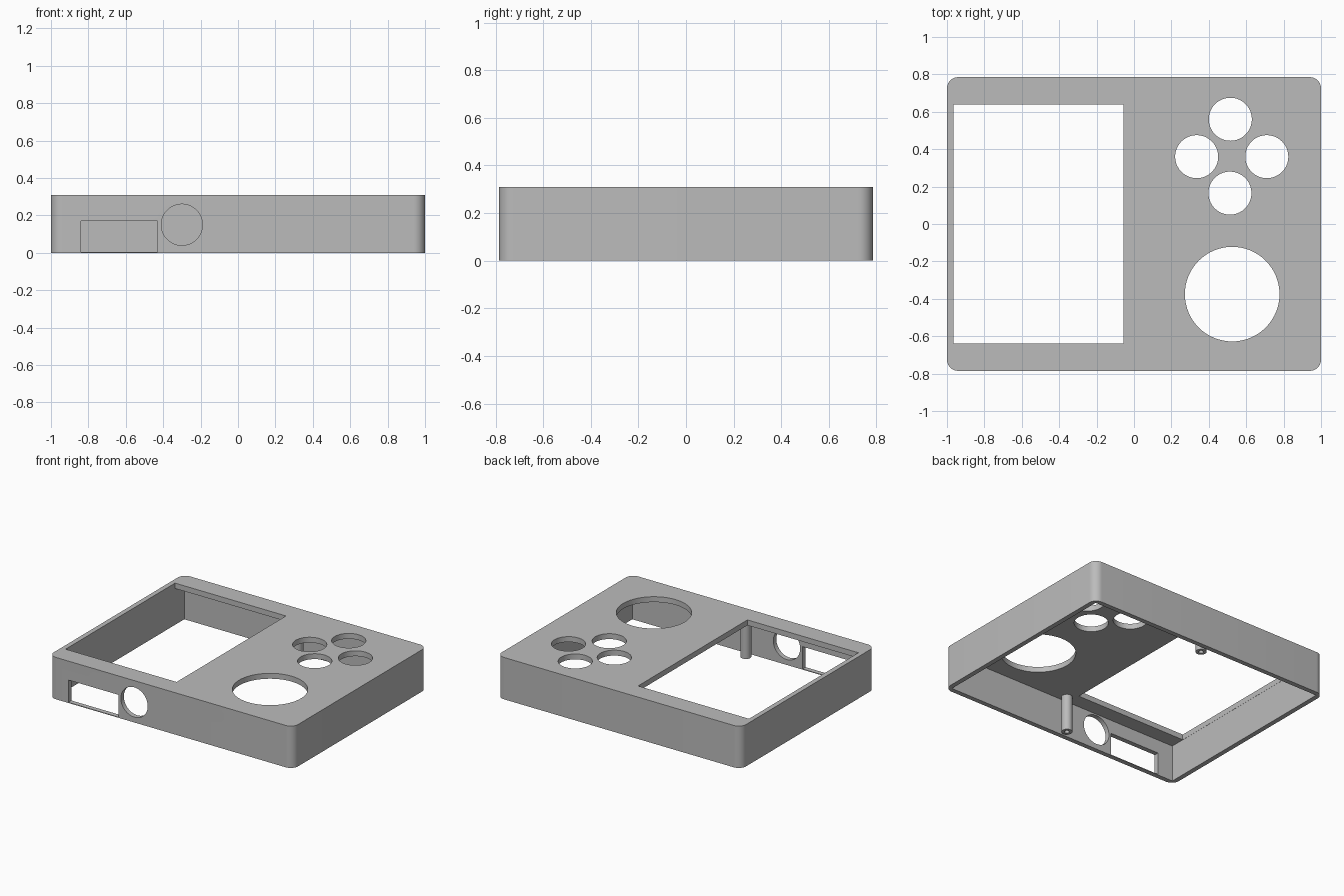
import bpy, math

cube = bpy.data.objects.get("Cube")
if cube:
    bpy.data.objects.remove(cube, do_unlink=True)

# Overall sizes
HALF_X, HALF_Y, HEIGHT = 1.0, 0.785, 0.31
WALL, PLATE, CORNER = 0.035, 0.04, 0.06

grey = bpy.data.materials.new("plain grey")
grey.use_nodes = True
colour = (0.5, 0.5, 0.5, 1)
grey.diffuse_color = colour
grey.node_tree.nodes["Principled BSDF"].inputs["Base Color"].default_value = colour


def box(name, low, high):
    centre = [(a + b) / 2 for a, b in zip(low, high)]
    bpy.ops.mesh.primitive_cube_add(size=1, location=centre)
    obj = bpy.context.object
    obj.name = name
    obj.scale = [b - a for a, b in zip(low, high)]
    bpy.ops.object.transform_apply(location=True, rotation=True, scale=True)
    return obj


def cylinder(name, centre, radius, depth, tilt=0, sides=64):
    bpy.ops.mesh.primitive_cylinder_add(vertices=sides, radius=radius, depth=depth,
                                        location=centre, rotation=(tilt, 0, 0))
    obj = bpy.context.object
    obj.name = name
    bpy.ops.object.transform_apply(location=True, rotation=True, scale=True)
    return obj


def activate(obj):
    bpy.ops.object.select_all(action='DESELECT')
    obj.select_set(True)
    bpy.context.view_layer.objects.active = obj


def cut(obj, cutter):
    cutter.hide_render = True
    mod = obj.modifiers.new("cut", 'BOOLEAN')
    mod.operation, mod.solver, mod.object = 'DIFFERENCE', 'EXACT', cutter
    activate(obj)
    bpy.ops.object.modifier_apply(modifier=mod.name)
    bpy.data.objects.remove(cutter, do_unlink=True)


def finish(obj):
    obj.data.materials.clear()
    obj.data.materials.append(grey)
    activate(obj)
    bpy.ops.object.shade_smooth_by_angle(angle=math.radians(30))


# Case: block with rounded upright corners
case = box("case_shell", (-HALF_X, -HALF_Y, 0), (HALF_X, HALF_Y, HEIGHT))
weights = case.data.attributes.new("bevel_weight_edge", 'FLOAT', 'EDGE')
for edge in case.data.edges:
    a, b = (case.data.vertices[i].co for i in edge.vertices)
    weights.data[edge.index].value = 1.0 if abs(a.z - b.z) > 0.1 else 0.0
bevel = case.modifiers.new("round corners", 'BEVEL')
bevel.limit_method, bevel.width, bevel.segments = 'WEIGHT', CORNER, 10
activate(case)
bpy.ops.object.modifier_apply(modifier=bevel.name)

# Hollow inside, open below
cut(case, box("cavity", (WALL - HALF_X, WALL - HALF_Y, -0.1),
              (HALF_X - WALL, HALF_Y - WALL, HEIGHT - PLATE)))

# Screen window
cut(case, box("window", (-0.964, -0.64, 0.2), (-0.055, 0.64, 0.4)))

# Four button holes and the large round hole
for x, y, r in [(0.515, 0.56, 0.115), (0.335, 0.36, 0.115), (0.71, 0.36, 0.115),
                (0.513, 0.165, 0.115), (0.525, -0.375, 0.253)]:
    cut(case, cylinder("hole", (x, y, HEIGHT), r, 0.3))

# Front wall openings: slot and round port
cut(case, box("slot", (-0.84, -0.9, 0.005), (-0.43, -0.7, 0.17)))
cut(case, cylinder("port", (-0.3, -0.8, 0.15), 0.11, 0.2, math.pi / 2))
finish(case)

# Screw posts with blind holes, front and back
for side, y in (("front", -0.70), ("back", 0.70)):
    top = HEIGHT - PLATE + 0.01
    post = cylinder(side + "_screw_post", (0, y, top / 2), 0.037, top, sides=32)
    cut(post, cylinder("screw_hole", (0, y, 0), 0.017, 0.36, sides=24))
    finish(post)
